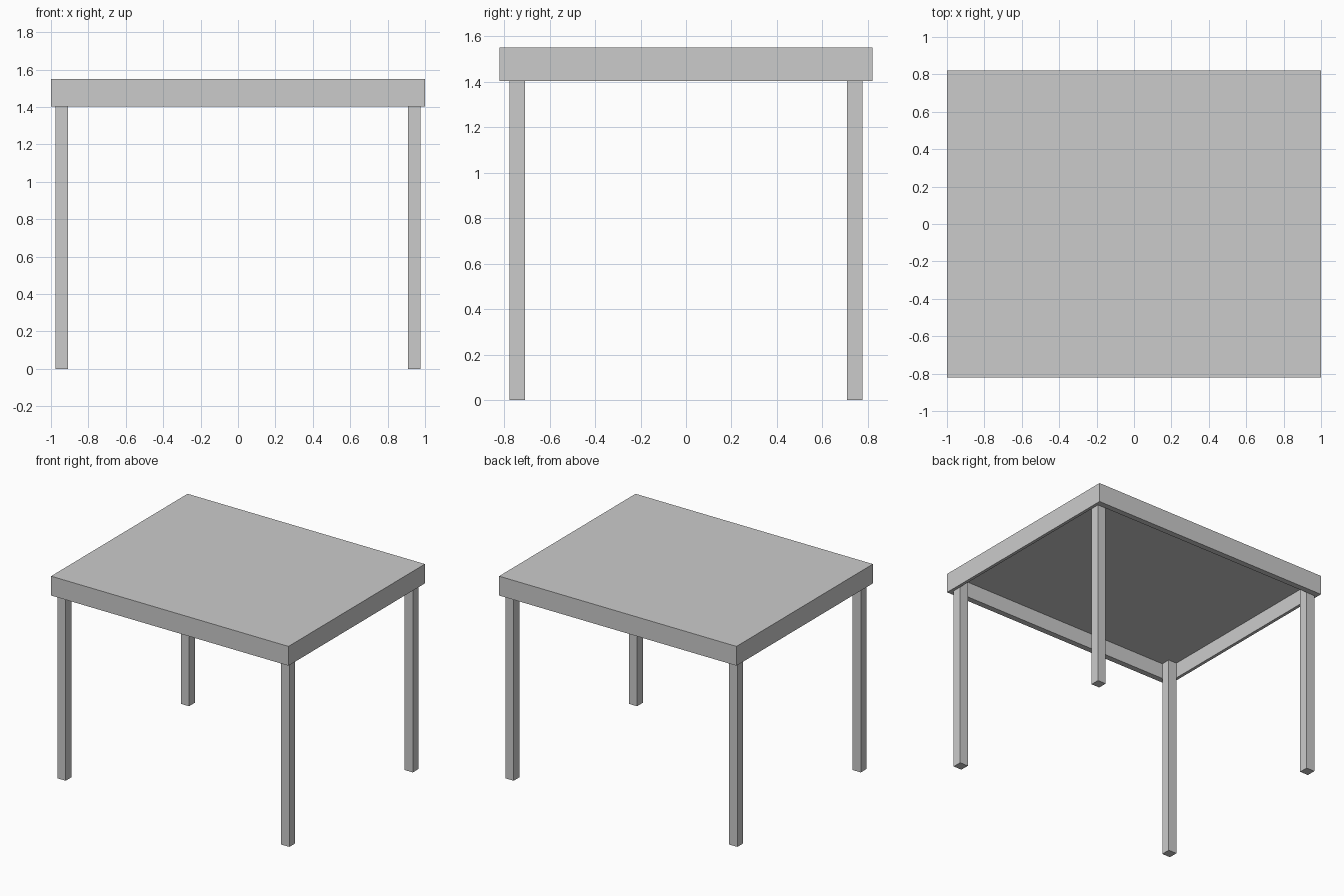
import bpy

if "Cube" in bpy.data.objects:
    bpy.data.objects.remove(bpy.data.objects["Cube"])

TOP_Z, RIM_Z, SLAB_Z = 1.55, 1.403, 1.52  # top, apron bottom, recessed underside
HX, HY = 1.0, 0.821                       # half size of the table top
RX, RY = 0.023, 0.044                     # apron thickness on the x and y sides
LEG = 0.069


def mesh_object(name, verts, faces):
    mesh = bpy.data.meshes.new(name)
    mesh.from_pydata(verts, [], faces)
    mesh.update()
    obj = bpy.data.objects.new(name, mesh)
    bpy.context.collection.objects.link(obj)
    return obj


def ring(hx, hy, z):
    return [(-hx, -hy, z), (hx, -hy, z), (hx, hy, z), (-hx, hy, z)]


# Table top: one shell with a hollow underside framed by the apron
rings = [ring(HX, HY, TOP_Z), ring(HX, HY, RIM_Z),
         ring(HX - RX, HY - RY, RIM_Z), ring(HX - RX, HY - RY, SLAB_Z)]
verts = [v for r in rings for v in r]
faces = [(0, 1, 2, 3), (15, 14, 13, 12)]
for k in range(3):
    for i in range(4):
        j = (i + 1) % 4
        faces.append((k * 4 + i, k * 4 + 4 + i, k * 4 + 4 + j, k * 4 + j))
mesh_object("table_top", verts, faces)

# Legs: square posts tucked into the inner apron corners
for sy, depth in ((-1, "front"), (1, "back")):
    for sx, side in ((-1, "left"), (1, "right")):
        bpy.ops.mesh.primitive_cube_add(
            size=1, location=(sx * (HX - RX - LEG / 2), sy * (HY - RY - LEG / 2), SLAB_Z / 2))
        leg = bpy.context.object
        leg.name = f"{depth}_{side}_leg"
        leg.scale = (LEG, LEG, SLAB_Z)
        bpy.ops.object.transform_apply(location=False, rotation=False, scale=True)
